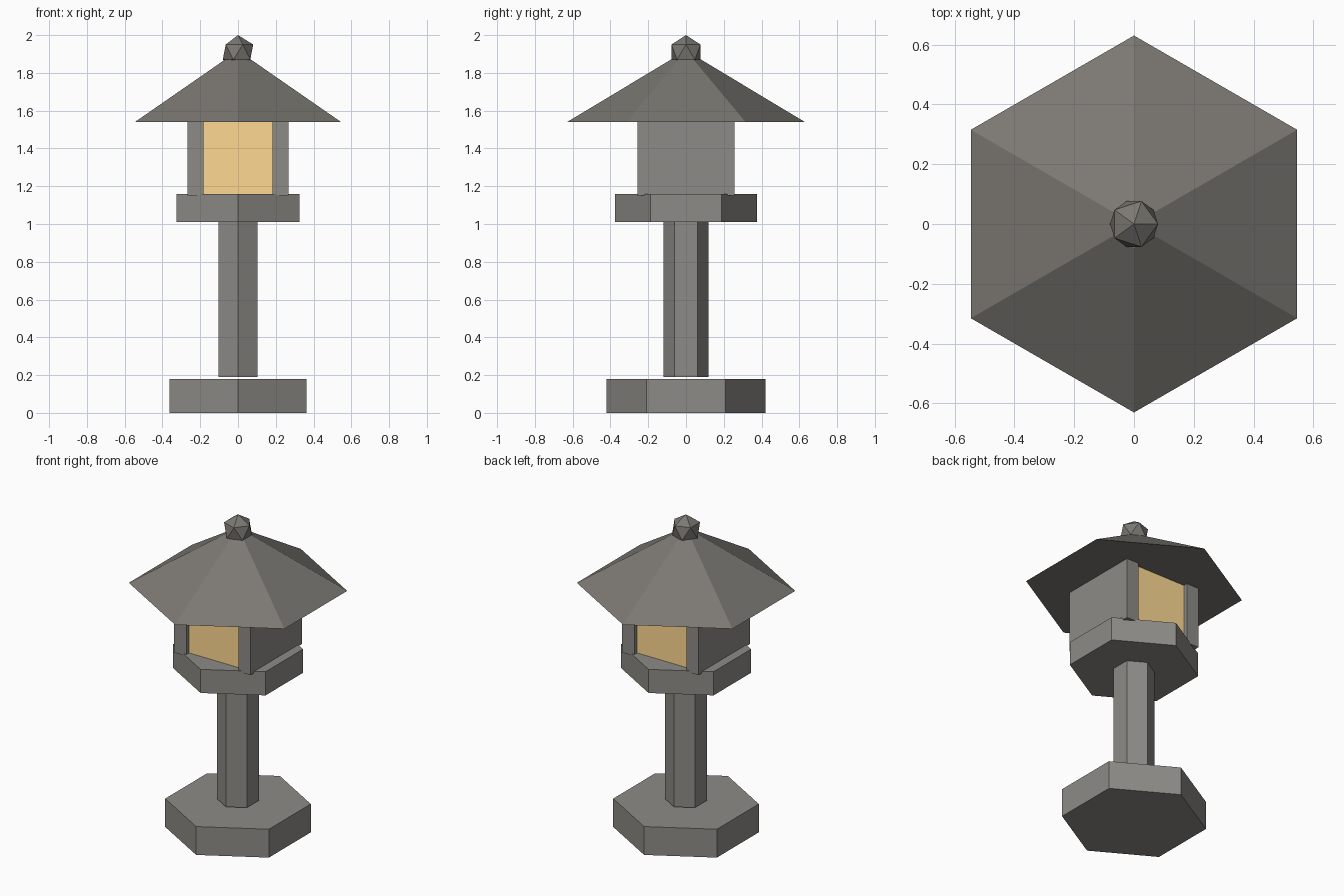
import bpy, bmesh
from math import sin, cos, pi

if "Cube" in bpy.data.objects:
    bpy.data.objects.remove(bpy.data.objects["Cube"])


def material(name, rgb):
    m = bpy.data.materials.new(name)
    m.diffuse_color = (*rgb, 1)
    m.use_nodes = True
    m.node_tree.nodes["Principled BSDF"].inputs["Base Color"].default_value = m.diffuse_color
    return m


stone = material("stone", (0.27, 0.26, 0.24))
dark_stone = material("dark_stone", (0.20, 0.19, 0.17))
glow = material("glow", (1.0, 0.70, 0.29))


def add(name, bm, mat):
    bmesh.ops.recalc_face_normals(bm, faces=bm.faces)
    me = bpy.data.meshes.new(name)
    bm.to_mesh(me)
    bm.free()
    me.materials.append(mat)
    ob = bpy.data.objects.new(name, me)
    bpy.context.collection.objects.link(ob)
    return ob


def hexagon(name, r0, r1, z0, z1, mat):
    """Six-sided prism or frustum with corners on the y axis."""
    bm = bmesh.new()
    lo, hi = [[bm.verts.new((r * sin(i * pi / 3), r * cos(i * pi / 3), z))
               for i in range(6)] for r, z in ((r0, z0), (r1, z1))]
    bm.faces.new(lo)
    bm.faces.new(hi)
    for i in range(6):
        j = (i + 1) % 6
        bm.faces.new((lo[i], lo[j], hi[j], hi[i]))
    return add(name, bm, mat)


def box(name, x0, x1, y0, y1, z0, z1, mat):
    bm = bmesh.new()
    bmesh.ops.create_cube(bm, size=1)
    bmesh.ops.scale(bm, vec=(x1 - x0, y1 - y0, z1 - z0), verts=bm.verts)
    bmesh.ops.translate(bm, vec=((x0 + x1) / 2, (y0 + y1) / 2, (z0 + z1) / 2),
                        verts=bm.verts)
    return add(name, bm, mat)


# Pedestal: base, post (with a slim gap beneath it) and platform
hexagon("base", 0.42, 0.42, 0.0, 0.18, stone)
hexagon("post", 0.12, 0.12, 0.19, 1.01, stone)
hexagon("platform", 0.375, 0.375, 1.01, 1.16, stone)

# Light chamber: solid side walls with a glowing block set back between them
for side, name in ((-1, "left_wall"), (1, "right_wall")):
    xa, xb = sorted((side * 0.182, side * 0.268))
    box(name, xa, xb, -0.257, 0.257, 1.15, 1.545, stone)
box("light_panel", -0.182, 0.182, -0.23, 0.23, 1.155, 1.545, glow)

# Roof and faceted finial
hexagon("roof", 0.63, 0.08, 1.54, 1.87, dark_stone)
bm = bmesh.new()
bmesh.ops.create_icosphere(bm, subdivisions=1, radius=0.09)
bmesh.ops.translate(bm, vec=(0, 0, 1.91), verts=bm.verts)
add("finial", bm, dark_stone)
